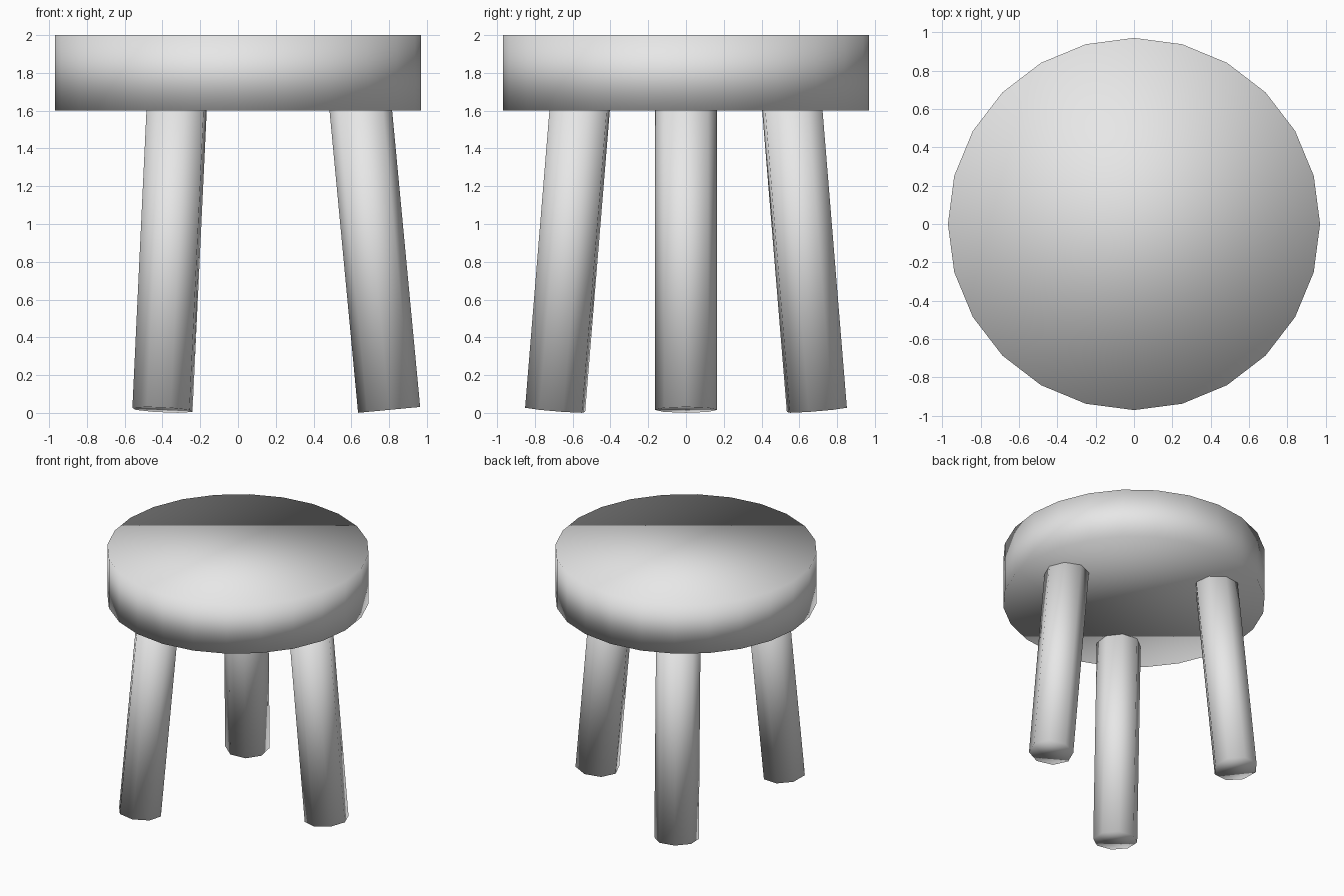
import bpy
from math import radians
from mathutils import Matrix, Vector

if "Cube" in bpy.data.objects:
    bpy.data.objects.remove(bpy.data.objects["Cube"])

# One plain grey for the whole stool
grey = bpy.data.materials.new("plain_grey")
grey.use_nodes = True
color = (0.8, 0.8, 0.8, 1)
grey.diffuse_color = color
grey.node_tree.nodes["Principled BSDF"].inputs["Base Color"].default_value = color


def cylinder(name, sides, radius, depth, matrix):
    """Capped cylinder, first corner on local +x, smooth all over."""
    bpy.ops.mesh.primitive_cylinder_add(vertices=sides, radius=radius, depth=depth)
    obj = bpy.context.object
    obj.name = name
    obj.data.transform(Matrix.Translation((0, 0, depth / 2)))
    obj.matrix_world = matrix
    obj.data.materials.append(grey)
    bpy.ops.object.shade_smooth()
    return obj


# Seat: thick round slab
cylinder("seat", 24, 0.97, 0.4, Matrix.Translation((0, 0, 1.6)))

# Legs: three octagonal posts, splayed outward at the foot
foot = Matrix.Translation(Vector((0.8, 0, 0.016)))
splay = Matrix.Rotation(radians(-5.4), 4, "Y")
for name, angle in (("left_leg", 0), ("back_right_leg", 120), ("front_right_leg", 240)):
    turn = Matrix.Rotation(radians(angle), 4, "Z")
    cylinder(name, 8, 0.165, 1.68, turn @ foot @ splay)
